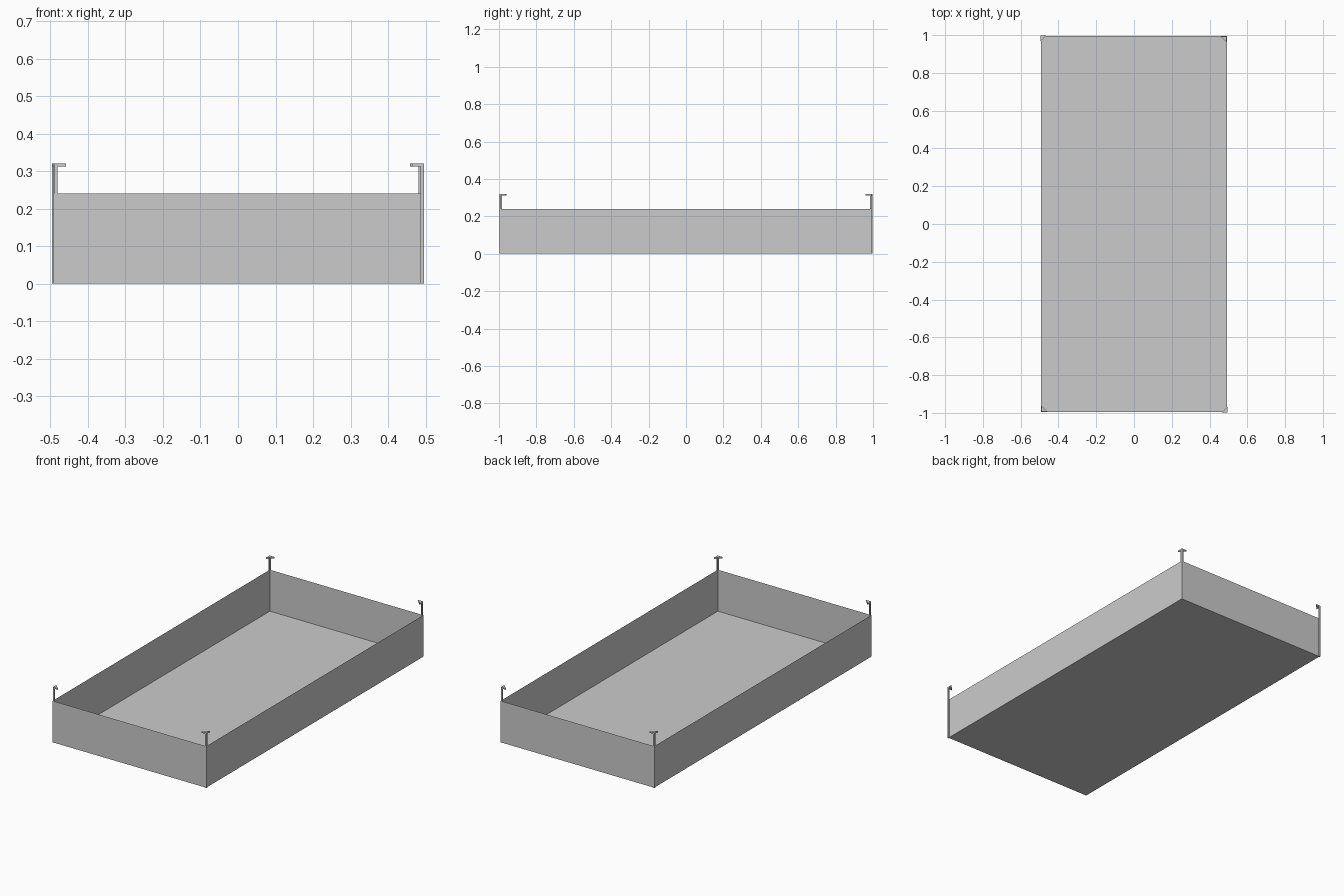
import bpy, bmesh
from mathutils import Vector

cube = bpy.data.objects.get("Cube")
if cube:
    bpy.data.objects.remove(cube, do_unlink=True)

HX, HY, WALL, TOP = 0.492, 0.994, 0.24, 0.32
POST, PLATE, LIP = 0.010, 0.032, 0.008

grey = bpy.data.materials.new("plain_grey")
grey.use_nodes = True
COLOUR = (0.6, 0.6, 0.6, 1)
grey.diffuse_color = COLOUR
grey.node_tree.nodes["Principled BSDF"].inputs["Base Color"].default_value = COLOUR


def finish(name, bm):
    bmesh.ops.recalc_face_normals(bm, faces=bm.faces)
    mesh = bpy.data.meshes.new(name)
    bm.to_mesh(mesh)
    bm.free()
    mesh.materials.append(grey)
    obj = bpy.data.objects.new(name, mesh)
    bpy.context.collection.objects.link(obj)
    return obj


def prism(bm, outline, z0, z1):
    face = bm.faces.new([bm.verts.new((x, y, z0)) for x, y in outline])
    out = bmesh.ops.extrude_face_region(bm, geom=[face])
    verts = [v for v in out["geom"] if isinstance(v, bmesh.types.BMVert)]
    bmesh.ops.translate(bm, verts=verts, vec=Vector((0, 0, z1 - z0)))


# Open sheet tray: floor and four walls
bm = bmesh.new()
bmesh.ops.create_cube(bm, size=1)
for v in bm.verts:
    v.co = Vector((v.co.x * 2 * HX, v.co.y * 2 * HY, (v.co.z + 0.5) * WALL))
lid = [f for f in bm.faces if f.normal.z > 0.5]
bmesh.ops.delete(bm, geom=lid, context='FACES_ONLY')
finish("tray", bm)

# Corner posts, each an angle section capped by a triangular hook plate
for side, sx in (("left", 1), ("right", -1)):
    for end, sy in (("front", -1), ("back", 1)):
        # Two opposite posts stand just outside the walls, the others inside
        shift = 0.004 if sx * sy < 0 else -0.001
        cx, cy = sx * (HX + shift), sy * (HY + shift)

        def corner(points):
            return [(cx - sx * u, cy - sy * v) for u, v in points]

        t = 0.004
        bm = bmesh.new()
        prism(bm, corner([(0, 0), (POST, 0), (POST, t), (t, t), (t, POST), (0, POST)]),
              0, TOP)
        prism(bm, corner([(0, 0), (PLATE, 0), (0, PLATE)]), TOP - LIP, TOP)
        finish(f"{end}_{side}_post", bm)
